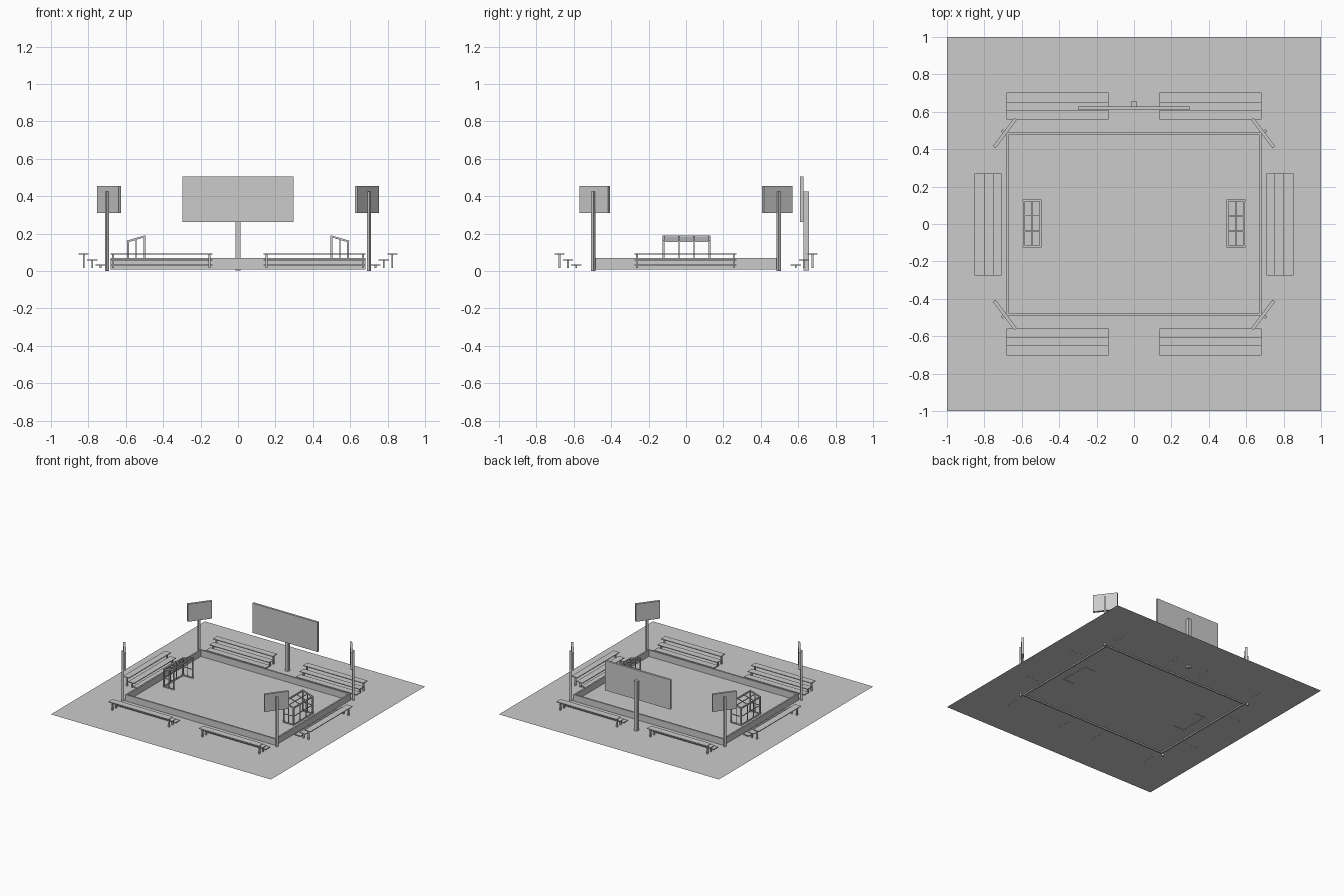
import bpy, bmesh
from math import radians
from mathutils import Vector, Matrix

if "Cube" in bpy.data.objects:
    bpy.data.objects.remove(bpy.data.objects["Cube"])

GROUND = 0.018


def finish(name, bm):
    bmesh.ops.recalc_face_normals(bm, faces=bm.faces[:])
    me = bpy.data.meshes.new(name)
    bm.to_mesh(me)
    bm.free()
    ob = bpy.data.objects.new(name, me)
    bpy.context.collection.objects.link(ob)
    return ob


def add_box(bm, lo, hi):
    lo, hi = Vector(lo), Vector(hi)
    m = Matrix.Translation((lo + hi) / 2) @ Matrix.Diagonal((*(hi - lo), 1))
    bmesh.ops.create_cube(bm, size=1, matrix=m)


def add_bar(bm, a, b, w):
    # square bar running from a to b
    a, b = Vector(a), Vector(b)
    d = b - a
    rot = d.to_track_quat('Z', 'Y').to_matrix().to_4x4()
    m = Matrix.Translation((a + b) / 2) @ rot @ Matrix.Diagonal((w, w, d.length + w, 1))
    bmesh.ops.create_cube(bm, size=1, matrix=m)


def box(name, lo, hi):
    bm = bmesh.new()
    add_box(bm, lo, hi)
    return finish(name, bm)


def copy(ob, name, matrix):
    new = ob.copy()
    new.name = name
    new.matrix_world = matrix
    bpy.context.collection.objects.link(new)


# ground sheet
bm = bmesh.new()
bmesh.ops.create_grid(bm, x_segments=1, y_segments=1, size=1, matrix=Matrix.Translation((0, 0, GROUND)))
finish("ground", bm)

# low wall around the pitch
bm = bmesh.new()
corners = [(-1, -1), (1, -1), (1, 1), (-1, 1)]
outer = [bm.verts.new((x * 0.683, y * 0.489, 0.008)) for x, y in corners]
inner = [bm.verts.new((x * 0.671, y * 0.476, 0.008)) for x, y in corners]
ring = [bm.faces.new((outer[i], outer[(i + 1) % 4], inner[(i + 1) % 4], inner[i])) for i in range(4)]
ext = bmesh.ops.extrude_face_region(bm, geom=ring, use_keep_orig=True)
bmesh.ops.translate(bm, vec=(0, 0, 0.063), verts=[g for g in ext["geom"] if isinstance(g, bmesh.types.BMVert)])
finish("pitch_wall", bm)

# scoreboard
box("scoreboard_panel", (-0.297, 0.61, 0.262), (0.297, 0.628, 0.505))
box("scoreboard_post", (-0.014, 0.628, 0.003), (0.014, 0.657, 0.425))

# corner boards on posts
for sx in (-1, 1):
    for sy in (-1, 1):
        tag = ("left" if sx < 0 else "right") + ("_front" if sy < 0 else "_back")
        ang = radians(-53) * sx * sy
        board = box("corner_board_" + tag, (-0.095, -0.009, -0.072), (0.095, 0.009, 0.072))
        board.location = (sx * 0.69, sy * 0.487, 0.383)
        board.rotation_euler.z = ang
        post = box("corner_post_" + tag, (-0.008, -0.008, 0), (0.008, 0.008, 0.425))
        post.location = (sx * 0.701, sy * 0.496, 0)
        post.rotation_euler.z = ang

# tiered bench: runs along x, steps up toward +y
bm = bmesh.new()
for y0, top in ((0, 0.035), (0.044, 0.063), (0.09, 0.095)):
    add_box(bm, (-0.273, y0, top - 0.006), (0.273, y0 + 0.054, top))
    for x in (-0.258, 0.258):
        add_box(bm, (x - 0.005, y0 + 0.022, GROUND - 0.002), (x + 0.005, y0 + 0.032, top - 0.006))
bench = finish("bench_back_right", bm)
bench.location = (0.41, 0.56, 0)
for name, x, y, deg in (("back_left", -0.41, 0.56, 0), ("front_left", -0.41, -0.56, 180),
                        ("front_right", 0.41, -0.56, 180), ("side_left", -0.708, -0.003, 90),
                        ("side_right", 0.708, -0.003, -90)):
    copy(bench, "bench_" + name, Matrix.Translation((x, y, 0)) @ Matrix.Rotation(radians(deg), 4, 'Z'))

# goal: tall mouth toward the middle, lower frame behind
bm = bmesh.new()
xf, xm, xb, w = 0.5, 0.545, 0.589, 0.01
zf, zm, zb, z0 = 0.185, 0.172, 0.159, GROUND + 0.002
zh = 0.09
for y in (-0.12, 0.126):
    add_bar(bm, (xf, y, z0), (xf, y, zf), w)
    add_bar(bm, (xb, y, z0), (xb, y, zb), w)
    add_bar(bm, (xf, y, zf), (xb, y, zb), w)
    add_bar(bm, (xf, y, z0), (xb, y, z0), w)
    add_bar(bm, (xm, y, z0), (xm, y, zm), 0.005)
    add_bar(bm, (xf, y, zh), (xb, y, zh), 0.005)
for x, z, t in ((xf, zf, w), (xb, zb, w), (xb, z0, w), (xm, zm, 0.005), (xb, zh, 0.005)):
    add_bar(bm, (x, -0.12, z), (x, 0.126, z), t)
for y in (-0.038, 0.043):
    add_bar(bm, (xb, y, z0), (xb, y, zb), 0.005)
    add_bar(bm, (xf, y, zf), (xb, y, zb), 0.005)
goal = finish("goal_right", bm)
copy(goal, "goal_left", Matrix.Translation((0, 0.006, 0)) @ Matrix.Rotation(radians(180), 4, 'Z'))
